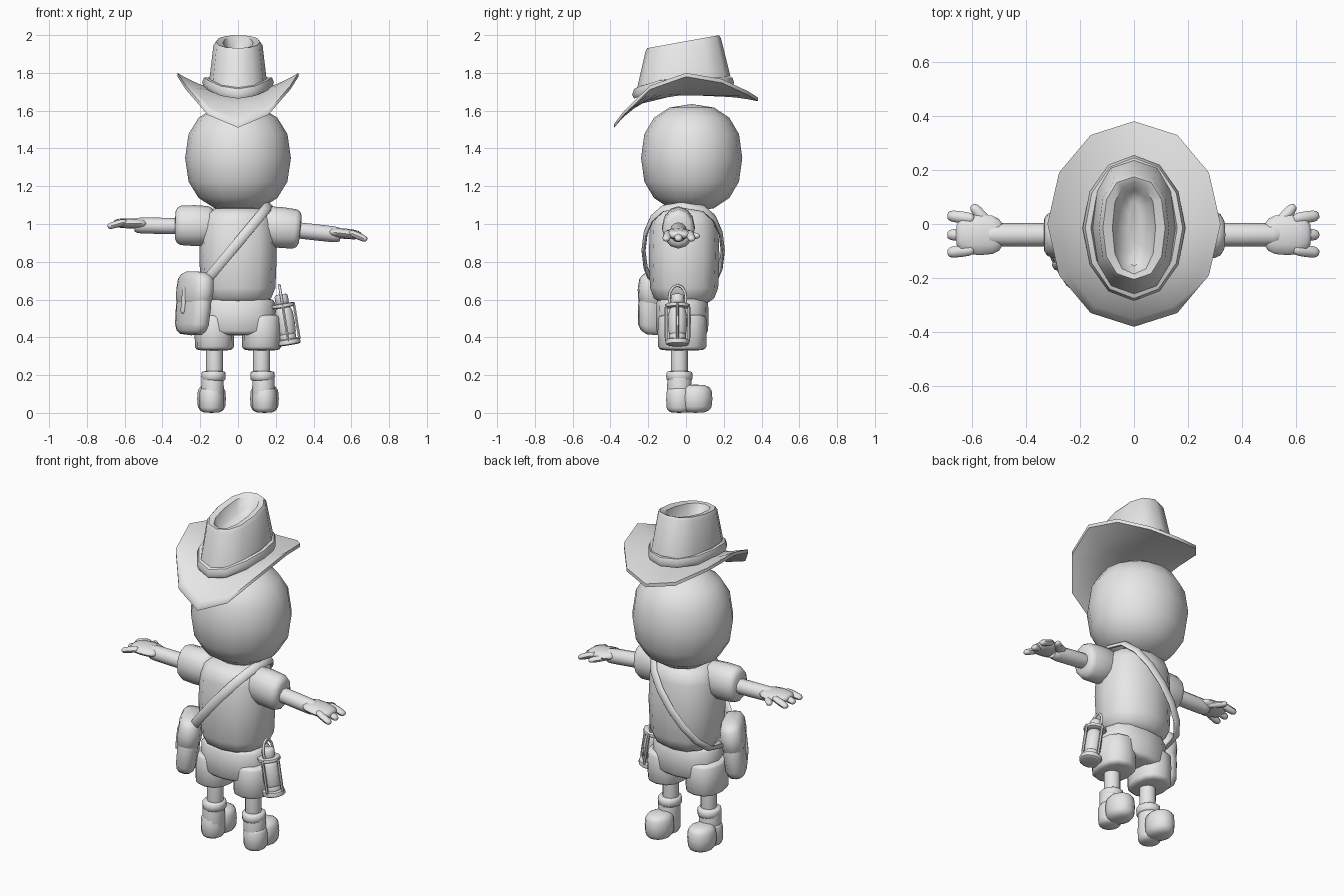
import bpy, bmesh, math
from mathutils import Vector, Matrix

cube = bpy.data.objects.get("Cube")
if cube:
    bpy.data.objects.remove(cube)

colour = (0.8, 0.8, 0.8, 1)
grey = bpy.data.materials.new("light_grey")
grey.use_nodes = True
grey.diffuse_color = colour
grey.node_tree.nodes["Principled BSDF"].inputs["Base Color"].default_value = colour


def power(value, exponent):
    """Signed power, used to square off round shapes."""
    return math.copysign(abs(round(value, 5)) ** exponent, value)


def circle(count):
    """Cosine and sine pairs around a full turn."""
    angles = [math.tau * i / count for i in range(count)]
    return [(math.cos(a), math.sin(a)) for a in angles]


def move(*offset):
    return Matrix.Translation(offset)


def turn(angle, axis):
    return Matrix.Rotation(angle, 4, axis)


def finish(name, bm, place=Matrix()):
    """Turn a bmesh into a smooth shaded object."""
    bm.transform(place)
    bmesh.ops.recalc_face_normals(bm, faces=bm.faces)
    mesh = bpy.data.meshes.new(name)
    bm.to_mesh(mesh)
    bm.free()
    mesh.materials.append(grey)
    part = bpy.data.objects.new(name, mesh)
    bpy.context.collection.objects.link(part)
    bpy.ops.object.select_all(action='DESELECT')
    part.select_set(True)
    bpy.context.view_layer.objects.active = part
    bpy.ops.object.shade_smooth_by_angle(angle=math.radians(50))


def blob(name, centre, size, profile=1, plan=1, place=Matrix(), lying=False, sides=12):
    """Rounded solid: a small profile value makes it a drum, a small plan value makes it boxy."""
    bm = bmesh.new()
    bmesh.ops.create_uvsphere(bm, u_segments=sides, v_segments=8, radius=1)
    for vert in bm.verts:
        x, y, z = vert.co
        reach = math.hypot(x, y)
        if reach > 0.001:
            spread = power(reach, profile)
            x, y = (power(c / reach, plan) * spread for c in (x, y))
        else:
            x = y = 0
        z = power(z, profile)
        point = (z, y, x) if lying else (x, y, z)
        vert.co = [p * s + c for p, s, c in zip(point, size, centre)]
    finish(name, bm, place)


def skin(name, rings, closed=False, place=Matrix()):
    """Bridge rings of points into a surface, capped unless closed."""
    bm = bmesh.new()
    loops = [[bm.verts.new(point) for point in ring] for ring in rings]
    following = loops[1:] + loops[:1] if closed else loops[1:]
    for lower, upper in zip(loops, following):
        for i in range(len(lower)):
            bm.faces.new((lower[i - 1], lower[i], upper[i], upper[i - 1]))
    if not closed:
        bm.faces.new(loops[0])
        bm.faces.new(loops[-1])
    finish(name, bm, place)


def hoop(name, path, centre, width, height, place=Matrix()):
    """Closed tube along a flat loop of points."""
    rings = []
    for i, point in enumerate(path):
        along = path[(i + 1) % len(path)] - path[i - 1]
        across = along.cross(point - centre).normalized()
        outward = across.cross(along).normalized()
        rings.append([point + across * width * c + outward * height * s for c, s in circle(8)])
    skin(name, rings, True, place)


# Head, shirt and hips of the shorts
blob("head", (0, .03, 1.35), (.28, .268, .285), .85, sides=16)
blob("shirt", (0, -.01, .83), (.205, .187, .26), .45, .85)
blob("shorts_hips", (0, -.02, .51), (.2, .14, .1), .3, .85)

for side, label, slope in ((1, "left", .11), (-1, "right", -.02)):
    mirror = Matrix.Scale(side, 4, (1, 0, 0))

    # Shorts leg, bare leg and boot
    blob(label + "_shorts_leg", (.125, -.02, .425), (.105, .13, .095), .25, .85, mirror)
    blob(label + "_leg", (.125, -.035, .28), (.045, .045, .15), .2, place=mirror)
    blob(label + "_boot_ankle", (.135, -.035, .12), (.06, .065, .1), .3, place=mirror)
    blob(label + "_boot_cuff", (.13, -.035, .195), (.065, .07, .027), .4, place=mirror)
    blob(label + "_boot_heel", (.14, -.035, .07), (.065, .07, .07), .5, place=mirror)
    blob(label + "_boot_toe", (.14, .05, .075), (.076, .09, .075), .6, place=mirror)

    # Sleeve, arm and hand, measured from the shoulder
    limb = mirror @ move(.15, -.04, 1) @ turn(slope, 'Y')
    blob(label + "_sleeve", (.08, 0, -.01), (.105, .088, .108), .4, place=limb, lying=True)
    blob(label + "_arm", (.25, 0, -.015), (.15, .044, .043), .3, place=limb, lying=True)
    blob(label + "_palm", (.42, 0, -.005), (.09, .075, .027), .7, place=limb, lying=True)
    for finger, y in (("first", .065), ("middle", 0), ("last", -.06)):
        place = limb @ move(.49, y, -.01) @ turn(.3, 'Y') @ turn(y * 2, 'Z')
        blob(f"{label}_{finger}_finger", (0, 0, 0), (.052, .022, .018), .6, place=place, lying=True, sides=8)
    place = limb @ move(.41, .065, -.015) @ turn(.85, 'Z')
    blob(label + "_thumb", (0, 0, 0), (.06, .021, .018), .7, place=place, lying=True, sides=8)


# Hat brim: curls up at the sides, dips most at the front
def brim_ring(t, drop):
    ring = []
    for c, s in circle(12):
        dip = .27 if s < 0 else .13
        height = 1.7 + (.1 - dip * s * s) * t * t - drop
        ring.append((.32 * t * c, .38 * t ** .7 * s, height))
    return ring


steps = (.1, .5, .65, .8, .9, 1)
skin("hat_brim", [brim_ring(t, 0) for t in steps] + [brim_ring(t, .02) for t in reversed(steps)])


# Hat band and crown, with a long dent in the top
def oval(z, width, depth, lift, squareness=.85):
    ring = []
    for c, s in circle(12):
        y = depth * power(s, squareness) - .015
        ring.append((width * power(c, squareness), y, z + lift(y)))
    return ring


def droop(y):
    return -.8 * y * y if y < 0 else 0


def tilt(y):
    return .18 * y


skin("hat_band", [oval(1.75 + .03 * s, .17 + .02 * c, .25 + .02 * c, droop, 1)
                  for c, s in circle(6)], True)
skin("hat_crown", [oval(z, width, depth, tilt) for z, width, depth in (
    (1.74, .155, .25), (1.95, .13, .2), (1.968, .115, .19),
    (1.962, .08, .17), (1.9, .055, .14), (1.885, .02, .1))])

# Shoulder strap: a slanted loop around the body
middle = Vector((-.035, -.015, .86))
hoop("shoulder_strap", [middle + Vector((.2 * c, .21 * power(s, .7), .24 * c)) for c, s in circle(16)],
     middle, .026, .011)

# Bag with a domed flap and a clasp
bag = move(-.235, -.125, .57) @ turn(.5, 'Z') @ turn(.1, 'Y')
blob("bag_body", (0, 0, -.01), (.06, .14, .15), .5, .7, bag)
blob("bag_flap", (0, 0, .08), (.067, .145, .1), .6, .7, bag)
blob("bag_clasp", (-.062, 0, .02), (.01, .016, .07), .5, .7, bag)

# Lantern hanging at the hip
lantern = move(.27, -.045, .36) @ turn(-.16, 'Y')
for part, z, radius, height, profile in (
        ("base", .015, .063, .017, .4), ("burner", .04, .045, .03, .4), ("glass", .12, .05, .09, .6),
        ("cap", .21, .064, .012, .4), ("chimney", .24, .036, .032, .4)):
    blob("lantern_" + part, (0, 0, z), (radius, radius, height), profile, place=lantern)
for i, (c, s) in enumerate(circle(4)):
    blob(f"lantern_bar_{i + 1}", (.06 * c, .06 * s, .12), (.008, .008, .1), .3, place=lantern, sides=6)
pivot = Vector((0, 0, .25))
hoop("lantern_handle", [pivot + Vector((0, .045 * c, .07 * s)) for c, s in circle(12)],
     pivot, .007, .007, lantern)
